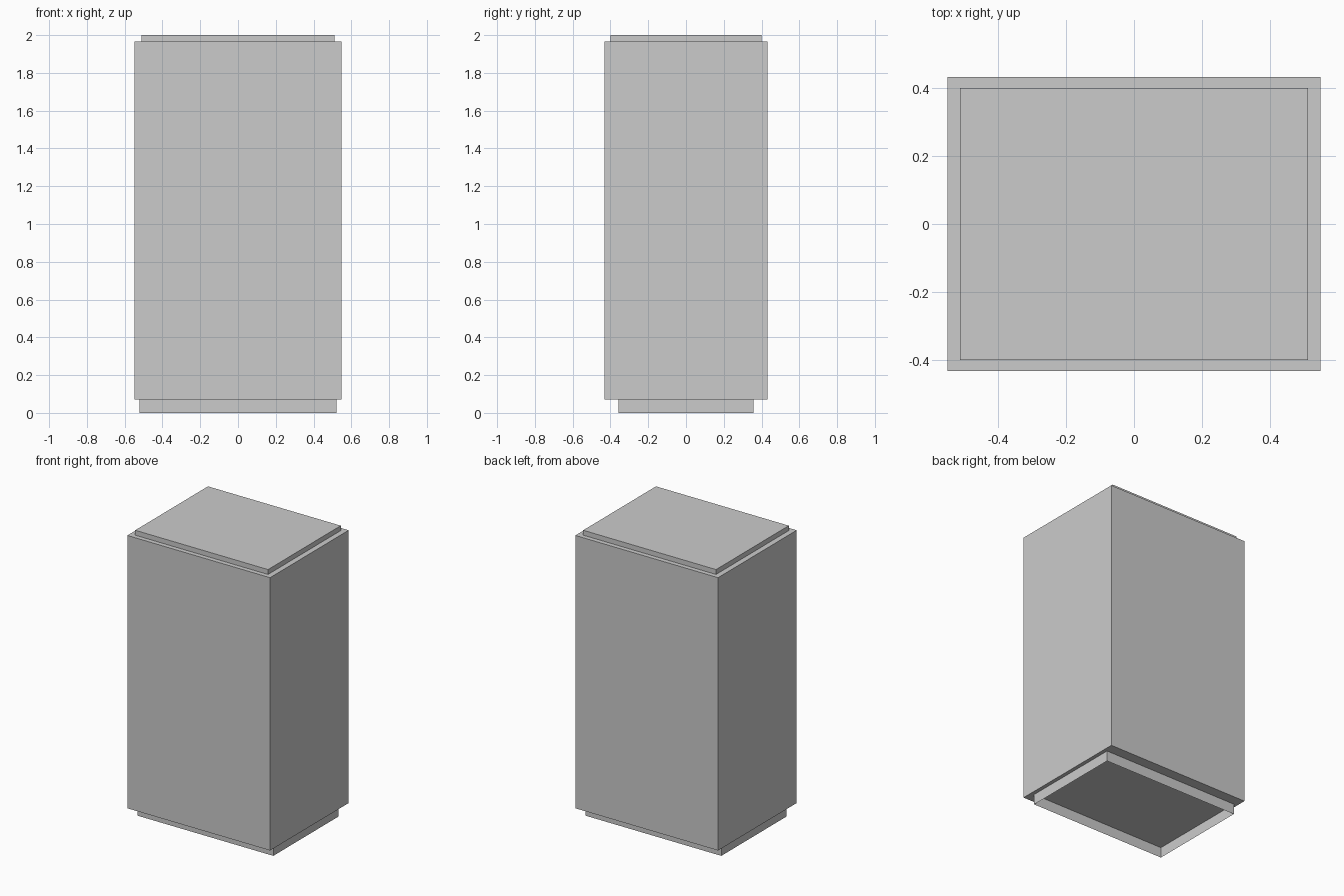
import bpy
import bmesh

if "Cube" in bpy.data.objects:
    bpy.data.objects.remove(bpy.data.objects["Cube"])


def box(name, half_x, half_y, z0, z1, open_faces=()):
    """Axis-aligned box; open_faces lists z directions (-1, 1) left without a cap."""
    bm = bmesh.new()
    bmesh.ops.create_cube(bm, size=2)
    caps = [f for f in bm.faces if round(f.normal.z) in open_faces and abs(f.normal.z) > 0.5]
    if caps:
        bmesh.ops.delete(bm, geom=caps, context='FACES_ONLY')
    for v in bm.verts:
        v.co = (v.co.x * half_x, v.co.y * half_y, z1 if v.co.z > 0 else z0)
    mesh = bpy.data.meshes.new(name)
    bm.to_mesh(mesh)
    bm.free()
    obj = bpy.data.objects.new(name, mesh)
    bpy.context.collection.objects.link(obj)
    return obj


# Thin hollow plinth, open underneath so the cabinet floor shows
box("plinth_skirt", 0.522, 0.358, 0.0, 0.072, open_faces=(-1, 1))
# Main cabinet
box("cabinet_body", 0.548, 0.431, 0.072, 1.966)
# Slightly inset top panel
box("top_panel", 0.51, 0.399, 1.966, 2.0)
